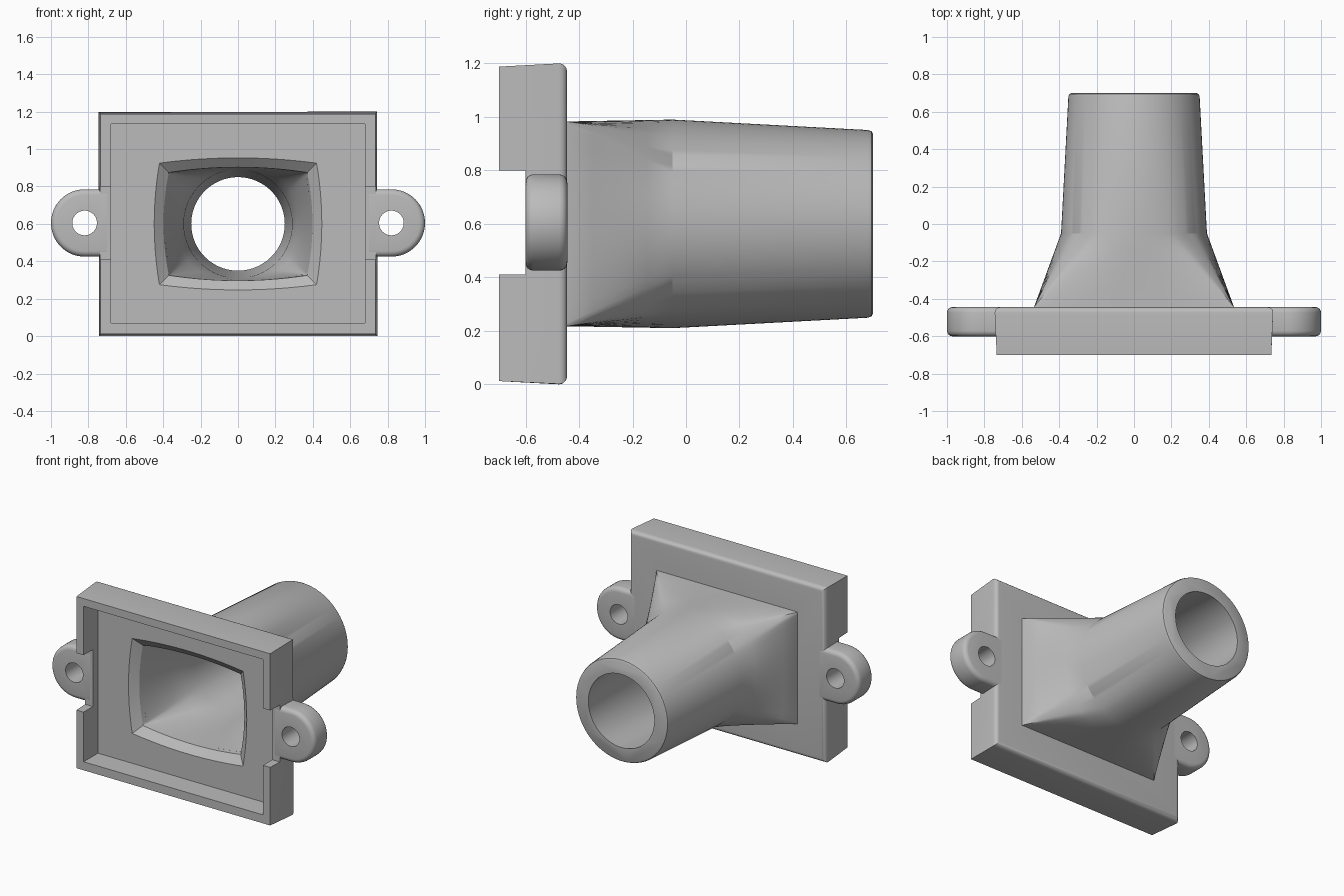
import bpy, bmesh
from math import sin, cos, pi, radians
from mathutils import Vector

cube = bpy.data.objects.get("Cube")
if cube:
    bpy.data.objects.remove(cube, do_unlink=True)

grey = bpy.data.materials.new("grey_plastic")
grey.use_nodes = True
GREY = (0.5, 0.5, 0.5, 1)
grey.diffuse_color = GREY
grey.node_tree.nodes["Principled BSDF"].inputs["Base Color"].default_value = GREY

CZ = 0.6          # height of the pipe axis
N = 96            # points around each loft ring
FAN = radians(14) # half the arc that fans into each corner


def finish(bm, name):
    bmesh.ops.remove_doubles(bm, verts=bm.verts, dist=0.0005)
    bmesh.ops.recalc_face_normals(bm, faces=bm.faces)
    mesh = bpy.data.meshes.new(name)
    bm.to_mesh(mesh)
    bm.free()
    obj = bpy.data.objects.new(name, mesh)
    bpy.context.collection.objects.link(obj)
    mesh.materials.append(grey)
    return obj


def loft(name, rings):
    bm = bmesh.new()
    loops = [[bm.verts.new(p) for p in ring] for ring in rings]
    for a, b in zip(loops, loops[1:]):
        for i in range(len(a)):
            j = (i + 1) % len(a)
            bm.faces.new((a[i], a[j], b[j], b[i]))
    bm.faces.new(loops[0])
    bm.faces.new(loops[-1])
    return finish(bm, name)


def block(x0, x1, y0, y1, z0, z1):
    bm = bmesh.new()
    bmesh.ops.create_cube(bm, size=1)
    for v in bm.verts:
        v.co = (x1 if v.co.x > 0 else x0, y1 if v.co.y > 0 else y0, z1 if v.co.z > 0 else z0)
    return bm


def circle(y, r):
    return [Vector((r * cos(2 * pi * i / N), y, CZ + r * sin(2 * pi * i / N))) for i in range(N)]


def quad(y, hx, hz, bulge=0.0):
    # Rectangle whose corners each collect a short arc of the circle
    pts = []
    for i in range(N):
        a = 2 * pi * i / N
        side = int((a + pi / 4) // (pi / 2)) % 4
        local = (a + pi / 4) % (pi / 2) - pi / 4
        s = max(-1, min(1, local / (pi / 4 - FAN)))
        out = bulge * (1 - s * s)
        x, z = [(hx + out, s * hz), (-s * hx, hz + out),
                (-hx - out, -s * hz), (s * hx, -hz - out)][side]
        pts.append(Vector((x, y, CZ + z)))
    return pts


def blend(a, b, steps=4):
    return [[p.lerp(q, k / steps) for p, q in zip(a, b)] for k in range(steps + 1)]


def cut(obj, cutter):
    mod = obj.modifiers.new("cut", "BOOLEAN")
    mod.operation = "DIFFERENCE"
    mod.solver = "EXACT"
    mod.object = cutter
    bpy.ops.object.select_all(action="DESELECT")
    bpy.context.view_layer.objects.active = obj
    obj.select_set(True)
    bpy.ops.object.modifier_apply(modifier=mod.name)


def smooth(obj):
    bpy.ops.object.select_all(action="DESELECT")
    bpy.context.view_layer.objects.active = obj
    obj.select_set(True)
    bpy.ops.object.shade_smooth_by_angle(angle=radians(30))


# Flange: slightly tapered block with rounded back edges
FRONT, BACK, FLOOR, LEDGE = -0.70, -0.445, -0.545, -0.60
bm = block(-0.745, 0.745, FRONT, BACK, 0, 1.2)
for v in bm.verts:
    if v.co.y < -0.6:
        v.co.x *= 0.985
        v.co.z = CZ + (v.co.z - CZ) * 0.98
back_edges = [e for e in bm.edges if all(v.co.y > -0.5 for v in e.verts)]
bmesh.ops.bevel(bm, geom=back_edges, offset=0.03, segments=5, profile=0.5, affect="EDGES")
flange = finish(bm, "flange")

# Funnel and pipe outside: rectangle to circle, then a tapered tube
funnel = loft("funnel_pipe",
              [quad(-0.47, 0.535, 0.383)]
              + blend(quad(BACK, 0.535, 0.383), circle(-0.05, 0.39))
              + [circle(0.68, 0.351), circle(0.694, 0.346), circle(0.70, 0.335)])

# Passage through flange and pipe, with a rounded mouth
mouth = [quad(FLOOR + 0.045 * sin(t), 0.37 + 0.05 * (1 - cos(pi / 2 - t)),
              0.275 + 0.05 * (1 - cos(pi / 2 - t)), 0.028)
         for t in [k * pi / 10 for k in range(6)]]
bore = loft("bore_cutter",
            [quad(-0.65, 0.42, 0.325, 0.028)] + mouth[:-1]
            + blend(mouth[-1], circle(-0.05, 0.29))
            + [circle(0.70, 0.25), circle(0.75, 0.25)])

recess = finish(block(-0.68, 0.68, -0.8, FLOOR, 0.07, 1.135), "recess_cutter")
notch = finish(block(-1, 1, -0.8, LEDGE, 0.41, 0.80), "notch_cutter")
for cutter in (recess, notch, bore):
    cut(flange, cutter)
cut(funnel, bore)

# Mounting ears: rounded tabs with a screw hole
EAR_X, EAR_Z, EAR_R = 0.82, 0.605, 0.18
cutters = [recess, notch, bore]
ears = []
for side, label in ((1, "left"), (-1, "right")):
    outline = [(0.70, -EAR_R)]
    outline += [(EAR_X + EAR_R * cos(a), EAR_R * sin(a))
                for a in [-pi / 2 + pi * k / 32 for k in range(33)]]
    outline += [(0.70, EAR_R)]
    bm = bmesh.new()
    face = bm.faces.new([bm.verts.new((side * x, LEDGE - 0.001, EAR_Z + z)) for x, z in outline])
    ext = bmesh.ops.extrude_face_region(bm, geom=[face])
    for v in ext["geom"]:
        if isinstance(v, bmesh.types.BMVert):
            v.co.y = BACK + 0.001
    bmesh.ops.recalc_face_normals(bm, faces=bm.faces)
    rims = [e for e in bm.edges
            if abs(e.verts[0].co.y - e.verts[1].co.y) < 0.01
            and max(abs(v.co.x) for v in e.verts) > 0.75]
    bmesh.ops.bevel(bm, geom=rims, offset=0.03, segments=4, profile=0.5, affect="EDGES")
    ear = finish(bm, label + "_ear")
    hole = loft("hole_cutter", [
        [Vector((side * EAR_X + 0.066 * cos(2 * pi * k / 48), y, EAR_Z + 0.066 * sin(2 * pi * k / 48)))
         for k in range(48)] for y in (-0.8, -0.3)])
    cut(ear, hole)
    cutters.append(hole)
    ears.append(ear)

for cutter in cutters:
    bpy.data.objects.remove(cutter, do_unlink=True)
for obj in [flange, funnel] + ears:
    smooth(obj)
